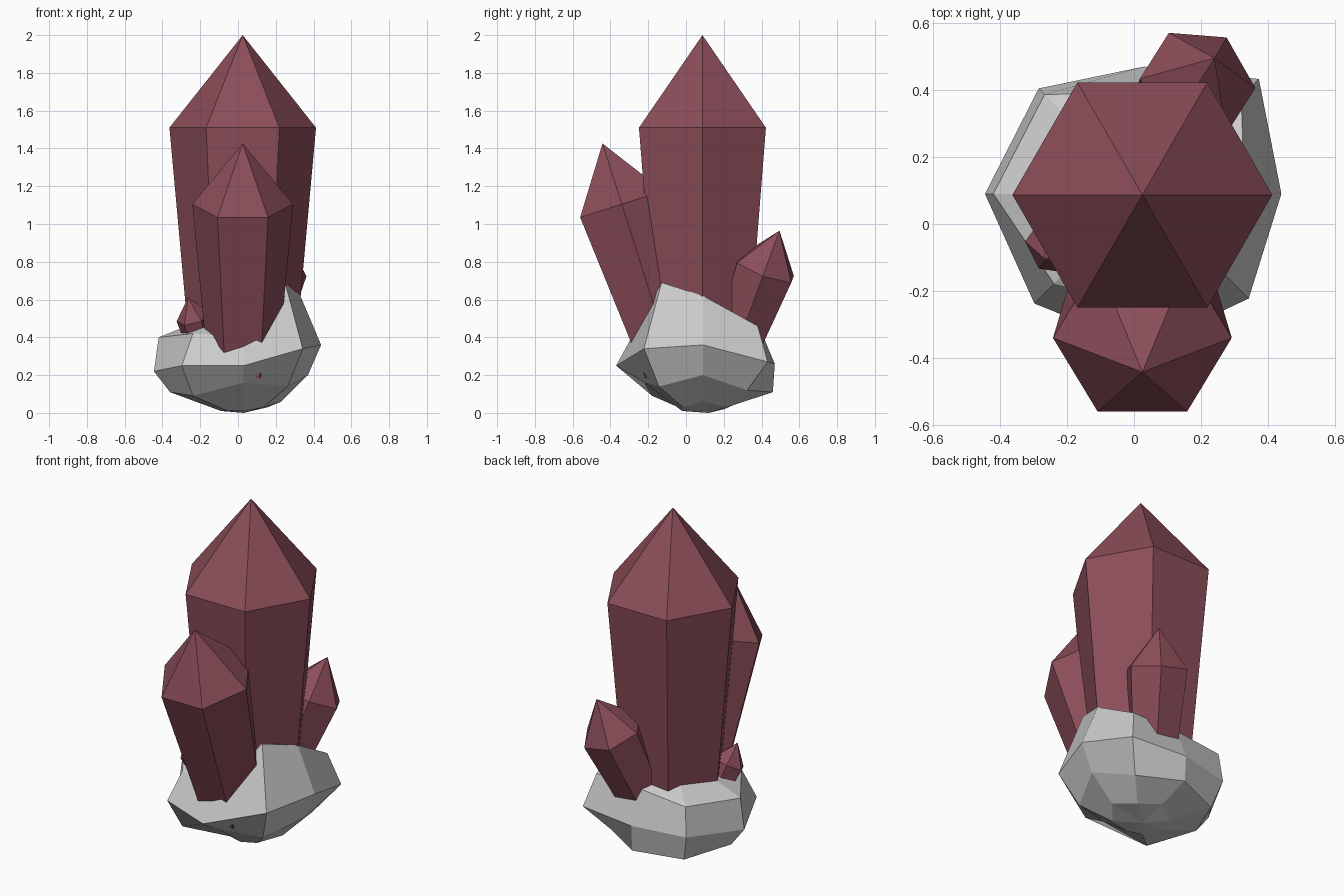
import bpy, bmesh, math
from mathutils import Vector

if "Cube" in bpy.data.objects:
    bpy.data.objects.remove(bpy.data.objects["Cube"])

crimson = bpy.data.materials.new("crimson_crystal")
crimson.diffuse_color = (0.26, 0.075, 0.10, 1)
crimson.use_nodes = True
crimson.node_tree.nodes["Principled BSDF"].inputs["Base Color"].default_value = crimson.diffuse_color


def make_object(name, bm, mat=None):
    bmesh.ops.recalc_face_normals(bm, faces=bm.faces)
    mesh = bpy.data.meshes.new(name)
    bm.to_mesh(mesh)
    bm.free()
    if mat:
        mesh.materials.append(mat)
    obj = bpy.data.objects.new(name, mesh)
    bpy.context.collection.objects.link(obj)
    return obj


def bridge(bm, a, b):
    n = len(a)
    for i in range(n):
        j = (i + 1) % n
        bm.faces.new((a[i], a[j], b[j], b[i]))


def fan(bm, ring, tip):
    for i in range(len(ring)):
        bm.faces.new((ring[i], ring[(i + 1) % len(ring)], tip))


def crystal(name, shoulder, axis, corner, size):
    """Tapered six-sided shaft with a pointed cap; shoulder is the ring centre."""
    c, w = Vector(shoulder), Vector(axis).normalized()
    u = Vector(corner)
    u = (u - w * u.dot(w)).normalized()
    v = w.cross(u)
    bm = bmesh.new()

    def ring(r, h):
        return [bm.verts.new(c + w * h * size + r * size *
                (u * math.cos(math.tau * i / 6) + v * math.sin(math.tau * i / 6)))
                for i in range(6)]

    base, top = ring(0.267, -1.33), ring(0.388, 0)
    bridge(bm, base, top)
    fan(bm, top, bm.verts.new(c + w * 0.49 * size))
    bm.faces.new(base)
    return make_object(name, bm, crimson)


# Four crystals, all scaled copies of one shape
crystal("main_crystal", (0.025, 0.087, 1.51), (0, 0, 1), (1, 0, 0), 1.0)
crystal("front_crystal", (0.025, -0.34, 1.105), (0, -0.303, 0.953), (1, 0, 0), 0.688)
crystal("back_crystal", (0.19, 0.42, 0.76), (0.05, 0.075, 0.205), (0.175, -0.015, -0.04), 0.456)
crystal("small_crystal", (-0.235, -0.065, 0.505), (-0.25, -0.35, 0.9), (-0.1, 0.015, -0.025), 0.24)

# Rock base: eight-sided rings of (radius, height), starting at +x
rock_rings = [
    [(.20, .06), (.18, .03), (.18, .05), (.16, .02), (.12, .01), (.12, .01), (.11, .01), (.15, .03)],
    [(.34, .20), (.33, .12), (.37, .11), (.38, .09), (.39, .11), (.38, .09), (.31, .16), (.33, .14)],
    [(.41, .36), (.485, .27), (.38, .26), (.445, .25), (.475, .22), (.463, .25), (.46, .25), (.442, .34)],
    [(.30, .62), (.41, .46), (.30, .45), (.42, .42), (.45, .40), (.38, .42), (.33, .40), (.31, .69)],
]
bm = bmesh.new()
rings = [[bm.verts.new((0.03 + r * math.cos(i * math.pi / 4),
                        0.09 + r * math.sin(i * math.pi / 4), z))
          for i, (r, z) in enumerate(row)] for row in rock_rings]
for lower, upper in zip(rings, rings[1:]):
    bridge(bm, lower, upper)
fan(bm, rings[0], bm.verts.new((0.03, 0.12, 0)))
fan(bm, rings[-1], bm.verts.new((0.03, 0.09, 0.58)))
make_object("rock_base", bm)
